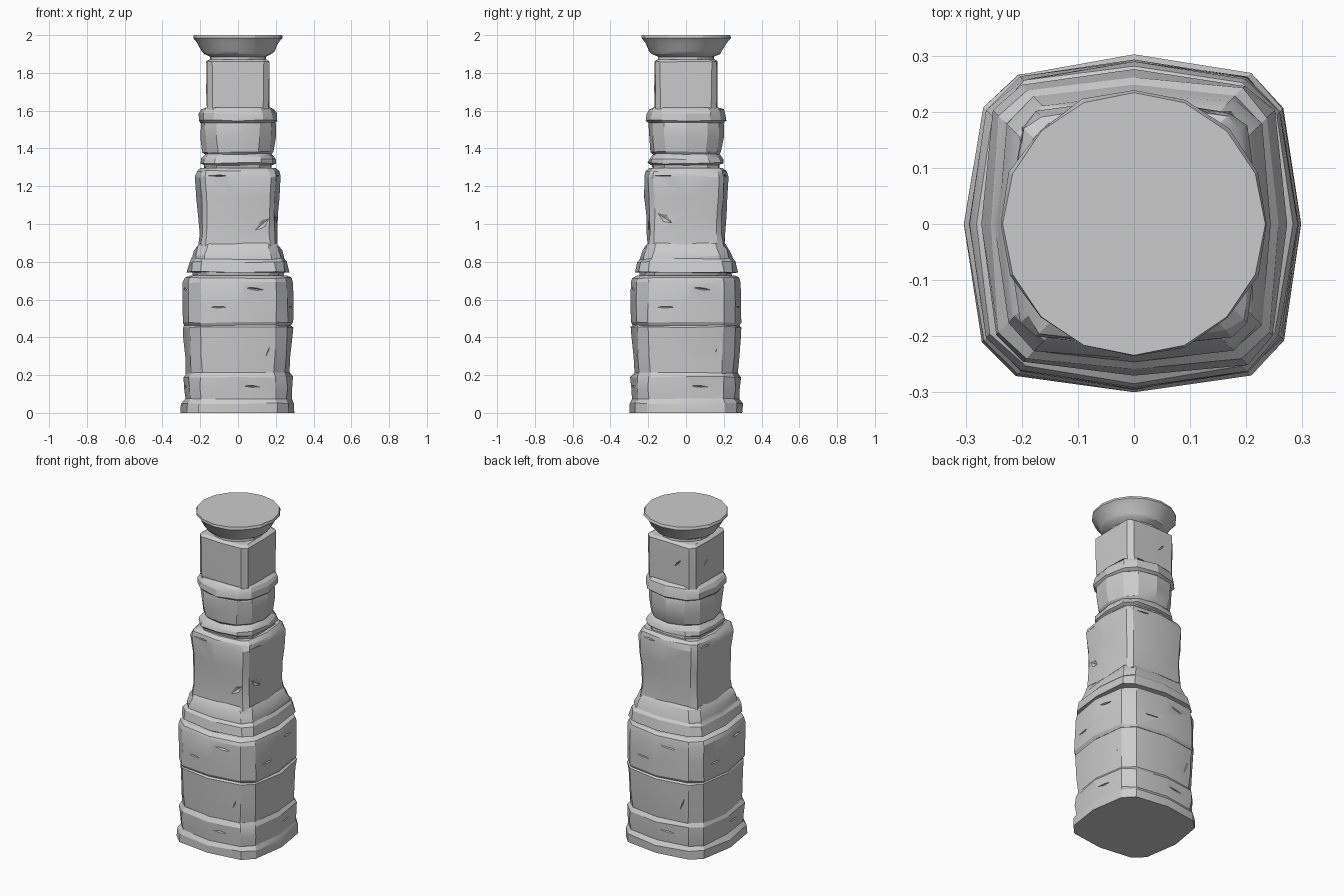
import bpy, bmesh, math, random
from mathutils import Vector

if "Cube" in bpy.data.objects:
    bpy.data.objects.remove(bpy.data.objects["Cube"])

random.seed(4)


def finish(bm, name):
    bmesh.ops.recalc_face_normals(bm, faces=bm.faces)
    mesh = bpy.data.meshes.new(name)
    bm.to_mesh(mesh)
    bm.free()
    ob = bpy.data.objects.new(name, mesh)
    bpy.context.collection.objects.link(ob)
    return ob


def smooth(ob):
    bpy.ops.object.select_all(action='DESELECT')
    bpy.context.view_layer.objects.active = ob
    ob.select_set(True)
    bpy.ops.object.shade_smooth_by_angle(angle=math.radians(22))


def section(a, d, b):
    # twelve-sided rounded square: a = reach on axes, d = reach on diagonals
    c = d / math.sqrt(2)
    quarter = [(a, 0), (c + b, c - b), (c - b, c + b)]
    pts = []
    for k in range(4):
        for x, y in quarter:
            for _ in range(k):
                x, y = -y, x
            pts.append((x, y))
    return pts


def stone(name, rings, b, rough=0.004):
    bm = bmesh.new()
    loops = []
    lo, hi = rings[0][0], rings[-1][0]
    for z, a, d in rings:
        loop = []
        for x, y in section(a, d, b):
            s = 1 + random.uniform(-rough, rough) / a
            dz = 0 if z in (lo, hi) else random.uniform(-rough, rough)
            loop.append(bm.verts.new((x * s, y * s, z + dz)))
        loops.append(loop)
    for p, q in zip(loops, loops[1:]):
        for i in range(12):
            j = (i + 1) % 12
            bm.faces.new((p[i], p[j], q[j], q[i]))
    bm.faces.new(loops[0][::-1])
    bm.faces.new(loops[-1])
    return finish(bm, name)


def chip(ob, side, along, z, length, height, reach, tilt=0.0, depth=0.014):
    # thin diamond-shaped crack; side 0 = front, 1 = right, 2 = back, 3 = left
    bm = bmesh.new()
    for v in [(length, 0, 0), (-length, 0, 0), (0, depth, 0), (0, -depth, 0),
              (0, 0, height), (0, 0, -height)]:
        bm.verts.new(v)
    bmesh.ops.convex_hull(bm, input=bm.verts)
    cut = finish(bm, "crack_cutter")
    pos = Vector((along, -reach, z))
    ang = side * math.pi / 2
    ca, sa = math.cos(ang), math.sin(ang)
    cut.location = (pos.x * ca - pos.y * sa, pos.x * sa + pos.y * ca, z)
    cut.rotation_euler = (0, tilt, ang)
    cut.hide_render = True
    cut.hide_set(True)
    m = ob.modifiers.new("crack", 'BOOLEAN')
    m.operation = 'DIFFERENCE'
    m.object = cut
    m.solver = 'EXACT'


# Pedestal: foot, two drums separated by grooves
foot = stone("foot", [
    (0, .300, .338), (.05, .300, .335), (.075, .282, .318), (.13, .288, .325),
    (.19, .292, .325), (.215, .272, .308)], .03)
lower_drum = stone("lower_drum", [
    (.20, .274, .310), (.30, .279, .316), (.40, .287, .320),
    (.455, .290, .324), (.466, .280, .312)], .03)
upper_drum = stone("upper_drum", [
    (.46, .282, .314), (.478, .293, .328), (.58, .292, .327),
    (.69, .291, .326), (.715, .282, .316), (.728, .255, .285)], .03)

# Sloped collar below the shaft
collar = stone("collar", [
    (.72, .24, .265), (.742, .245, .27), (.745, .273, .318), (.80, .258, .304),
    (.815, .245, .286), (.83, .242, .284), (.86, .232, .272),
    (.885, .215, .262), (.90, .20, .25)], .024)

# Square middle shaft
shaft = stone("middle_shaft", [
    (.88, .207, .258), (.95, .207, .252), (1.05, .213, .252), (1.14, .222, .256),
    (1.25, .225, .262), (1.28, .218, .254), (1.297, .195, .23)], .013, .005)

# Narrow neck moulding
neck = stone("neck_ring", [
    (1.29, .178, .20), (1.312, .180, .205), (1.322, .20, .218),
    (1.345, .197, .212), (1.366, .18, .19), (1.375, .165, .175)], .03)

# Rounded block and band
block = stone("rounded_block", [
    (1.365, .172, .175), (1.38, .188, .192), (1.46, .198, .203),
    (1.53, .200, .205), (1.545, .195, .20)], .03)
band = stone("band", [
    (1.535, .198, .203), (1.548, .211, .222), (1.585, .208, .220),
    (1.605, .196, .210), (1.618, .165, .20)], .026)

# Square upper shaft
upper = stone("upper_shaft", [
    (1.605, .166, .210), (1.70, .167, .211), (1.80, .168, .213),
    (1.86, .167, .212), (1.872, .150, .19)], .014, .002)

# Round flared cap
bm = bmesh.new()
loops = []
for z, r in [(1.865, .150), (1.885, .148), (1.90, .178), (1.915, .192),
             (1.958, .215), (1.985, .238), (2.0, .234)]:
    loop = []
    for i in range(16):
        t = 2 * math.pi * i / 16
        s = r + (random.uniform(-.004, .004) if z < 2 else 0)
        loop.append(bm.verts.new((s * math.cos(t), s * math.sin(t), z)))
    loops.append(loop)
for p, q in zip(loops, loops[1:]):
    for i in range(16):
        j = (i + 1) % 16
        bm.faces.new((p[i], p[j], q[j], q[i]))
bm.faces.new(loops[0][::-1])
bm.faces.new(loops[-1])
cap = finish(bm, "flared_cap")

for ob in (foot, lower_drum, upper_drum, collar, shaft, neck, block, band, upper, cap):
    smooth(ob)

# Cracks in the stone faces
for side in range(4):
    chip(upper_drum, side, -.12, .56, .09, .006, .279)
    chip(upper_drum, side, .10, .655, .09, .008, .281, .12)
    chip(shaft, side, -.09, 1.255, .08, .006, .203)
    chip(lower_drum, side, .16, .33, .07, .007, .268, -1.2)
    chip(foot, side, .08, .14, .08, .006, .279, .05)
chip(shaft, 1, -.11, 1.03, .07, .02, .198, .6)
chip(shaft, 0, .13, 1.0, .06, .02, .196, -.7)
chip(upper, 2, .06, 1.75, .05, .008, .16, -.8)
chip(upper, 3, -.04, 1.74, .05, .008, .16, -.7)
